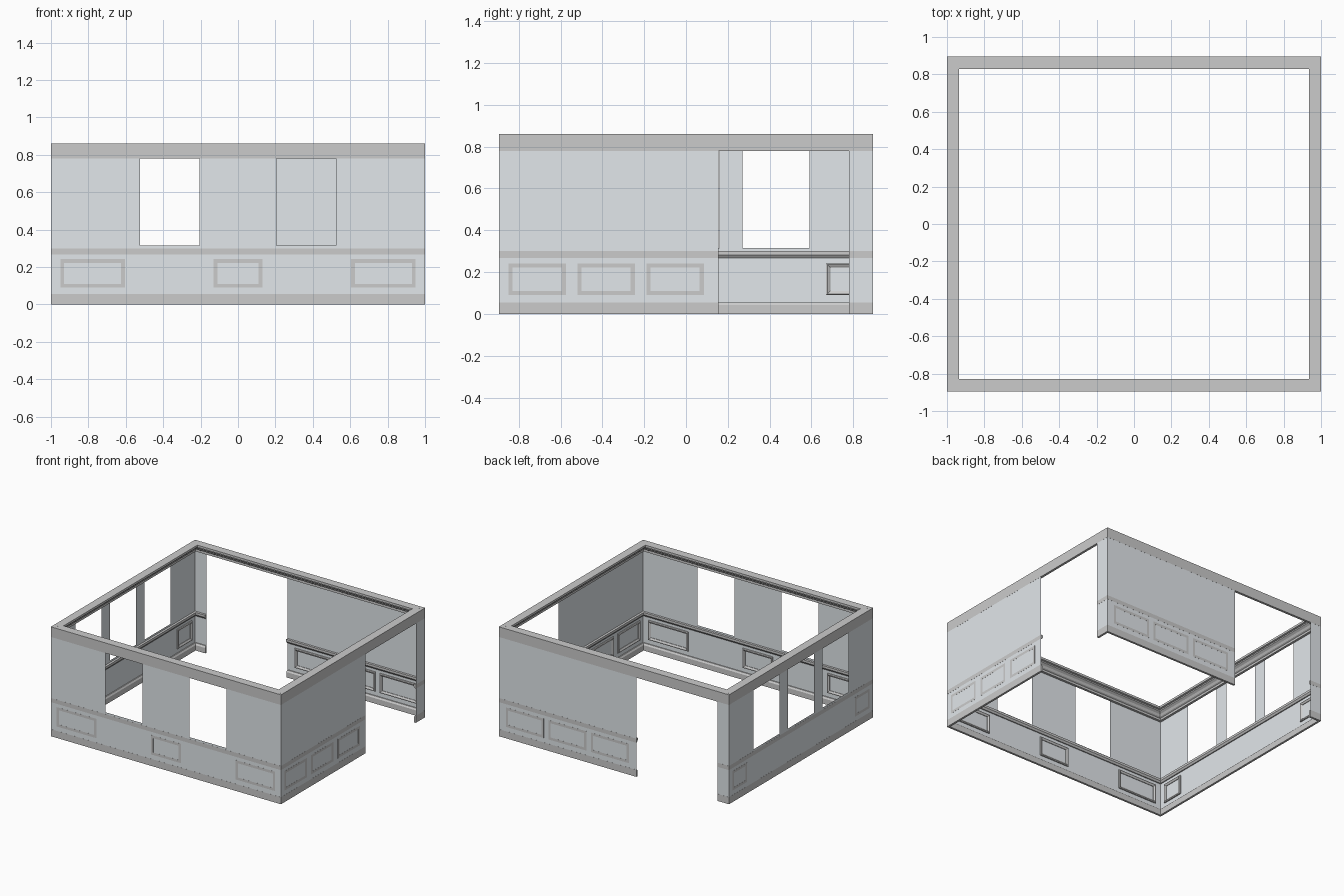
import bpy, bmesh
from mathutils import Vector

if "Cube" in bpy.data.objects:
    bpy.data.objects.remove(bpy.data.objects["Cube"])

HX, HY, TOP, HEAD, SILL = 1.0, 0.895, 0.86, 0.78, 0.315
UP = Vector((0, 0, 1))

wall_mat = bpy.data.materials.new("wall_paint")
wall_mat.diffuse_color = (0.76, 0.80, 0.83, 1)
wall_mat.use_nodes = True
wall_mat.node_tree.nodes["Principled BSDF"].inputs["Base Color"].default_value = wall_mat.diffuse_color

# Profiles as (depth into the room, height)
BASE = [(0, 0), (.016, 0), (.016, .042), (.008, .055), (0, .055)]
RAIL = [(0, .268), (.008, .268), (.018, .282), (.018, .3), (0, .3)]
CROWN = [(0, HEAD), (.018, HEAD), (.018, .797), (.028, .803), (.036, .818),
         (.052, .83), (.052, .84), (.065, .843), (.065, TOP), (0, TOP)]
# Panel moulding as (inset, depth)
FRAME = [(0, 0), (0, .008), (.006, .012), (.014, .008), (.02, .004), (.02, 0)]


def finish(bm, name, mat=None):
    me = bpy.data.meshes.new(name)
    bm.to_mesh(me)
    bm.free()
    if mat:
        me.materials.append(mat)
    ob = bpy.data.objects.new(name, me)
    bpy.context.collection.objects.link(ob)


def skin(bm, rings, closed):
    """Join a list of profile rings with quads."""
    rings = [[bm.verts.new(p) for p in r] for r in rings]
    n = len(rings[0])
    pairs = list(zip(rings, rings[1:] + rings[:1]))
    for a, b in pairs if closed else pairs[:-1]:
        for i in range(n):
            j = (i + 1) % n
            bm.faces.new((a[i], a[j], b[j], b[i]))
    if not closed:
        bm.faces.new(rings[0])
        bm.faces.new(rings[-1][::-1])
    bmesh.ops.recalc_face_normals(bm, faces=bm.faces)


def build_wall(name, centre, along, inward, half, openings, panels):
    c, u, n = Vector(centre), Vector(along), Vector(inward)

    def at(s, d, z):
        return c + u * s + n * d + UP * z

    # Wall sheet with openings left out
    bm = bmesh.new()
    us = sorted({-half, half} | {v for o in openings for v in o[:2]})
    zs = sorted({0, HEAD, TOP} | {o[2] for o in openings})
    for a, b in zip(us, us[1:]):
        for lo, hi in zip(zs, zs[1:]):
            if any(o[0] <= a and b <= o[1] and o[2] <= lo and hi <= HEAD for o in openings):
                continue
            quad = [bm.verts.new(at(s, 0, z)) for s, z in ((a, lo), (b, lo), (b, hi), (a, hi))]
            f = bm.faces.new(quad)
            f.normal_update()
            if f.normal.dot(n) < 0:
                f.normal_flip()
    bmesh.ops.remove_doubles(bm, verts=bm.verts, dist=1e-5)
    finish(bm, name + "_wall", wall_mat)

    # Runs of trim, mitred in the corners and cut square at doorways
    def run(profile, label, a, b):
        bm = bmesh.new()
        ends = []
        for s in (a, b):
            mitre = (1 if s < 0 else -1) if abs(abs(s) - half) < 1e-4 else 0
            ends.append([at(s + mitre * d, d if d else -.0005, z) for d, z in profile])
        skin(bm, ends, False)
        finish(bm, f"{name}_{label}")

    run(CROWN, "crown_moulding", -half, half)
    cuts = [-half] + [v for o in sorted(openings) if o[2] == 0 for v in o[:2]] + [half]
    for a, b in zip(cuts[::2], cuts[1::2]):
        run(BASE, "baseboard", a, b)
        run(RAIL, "chair_rail", a, b)

    # Rectangular panel mouldings
    for a, b in panels:
        bm = bmesh.new()
        rings = []
        for s, z, ds, dz in ((a, .09, 1, 1), (b, .09, -1, 1), (b, .242, -1, -1), (a, .242, 1, -1)):
            rings.append([at(s + ds * i, d if d else -.0005, z + dz * i) for i, d in FRAME])
        skin(bm, rings, True)
        finish(bm, name + "_panel_moulding")


def mirrored(spans):
    return spans + [(-b, -a) for a, b in spans]


def windows(spans):
    return [(a, b, SILL) for a, b in spans]


# Front: two windows, three panels
build_wall("front", (0, -HY, 0), (1, 0, 0), (0, 1, 0), HX,
           windows(mirrored([(.205, .525)])), mirrored([(.605, .95)]) + [(-.13, .13)])
# Left: three windows, a small panel at each end
build_wall("left", (-HX, 0, 0), (0, 1, 0), (1, 0, 0), HY,
           windows(mirrored([(.27, .59)]) + [(-.16, .16)]), mirrored([(.67, .85)]))
# Back: wide doorway, three panels
build_wall("back", (0, HY, 0), (1, 0, 0), (0, -1, 0), HX,
           [(-.9, -.195, 0)], [(-.13 + i * .37, .20 + i * .37) for i in range(3)])
# Right: wide doorway, three panels
build_wall("right", (HX, 0, 0), (0, 1, 0), (-1, 0, 0), HY,
           [(.155, .78, 0)], [(-.85 + i * .33, -.575 + i * .33) for i in range(3)])
